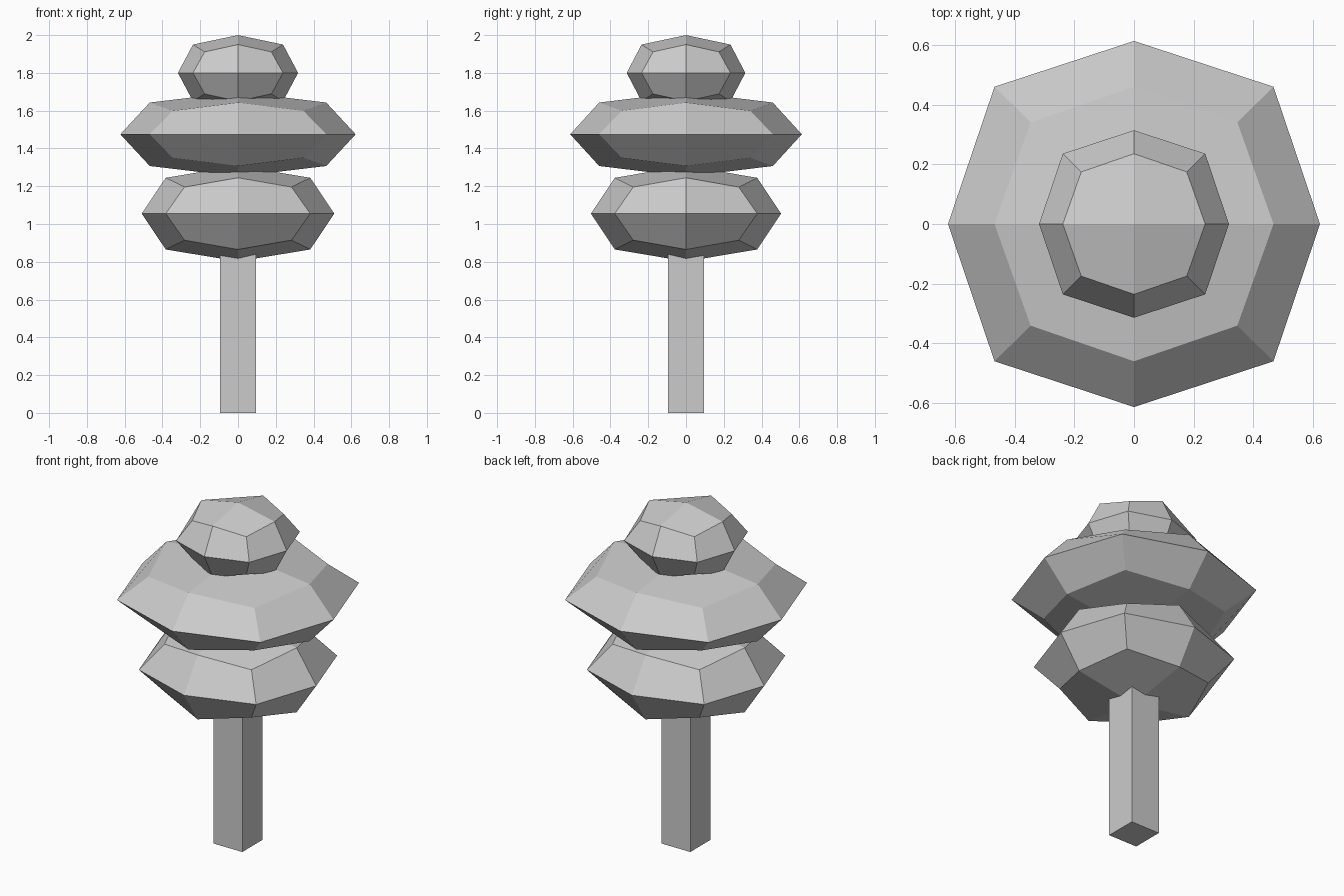
import bpy

if "Cube" in bpy.data.objects:
    bpy.data.objects.remove(bpy.data.objects["Cube"])


def box(name, center, half):
    """Box with its half sizes baked into the mesh."""
    bpy.ops.mesh.primitive_cube_add(size=2, location=center)
    ob = bpy.context.object
    ob.name = name
    for v in ob.data.vertices:
        v.co = [c * h for c, h in zip(v.co, half)]
    return ob


def foliage(name, z, half):
    """Box rounded once into a faceted 24-face blob."""
    ob = box(name, (0, 0, z), half)
    mod = ob.modifiers.new("round", 'SUBSURF')
    mod.levels = mod.render_levels = 1
    mod.use_limit_surface = False  # plain one-step rounding
    bpy.ops.object.modifier_apply(modifier=mod.name)
    bpy.ops.object.shade_flat()
    return ob


# Square trunk, its top hidden inside the lowest foliage
box("trunk", (0, 0, 0.44), (0.094, 0.094, 0.44))

# Three stacked foliage blobs
foliage("lower_foliage", 1.055, (0.51, 0.503, 0.253))
foliage("middle_foliage", 1.475, (0.623, 0.613, 0.224))
foliage("top_foliage", 1.80, (0.318, 0.314, 0.20))
